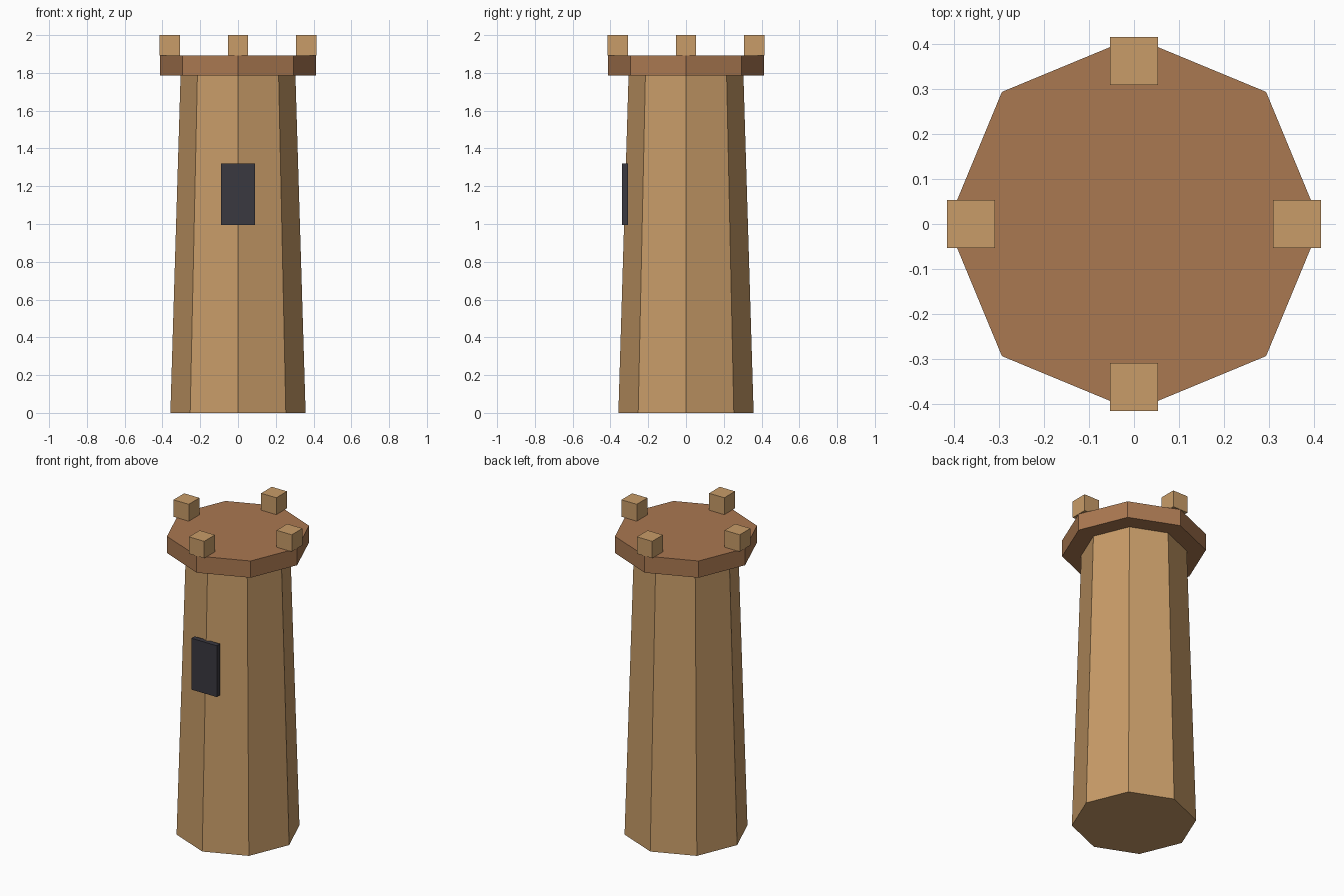
import bpy
import math

if "Cube" in bpy.data.objects:
    bpy.data.objects.remove(bpy.data.objects["Cube"])


def material(name, rgb):
    # sRGB bytes to linear diffuse colour
    lin = [((c / 255 + 0.055) / 1.055) ** 2.4 for c in rgb]
    mat = bpy.data.materials.new(name)
    mat.diffuse_color = (*lin, 1)
    mat.use_nodes = True
    mat.node_tree.nodes["Principled BSDF"].inputs["Base Color"].default_value = mat.diffuse_color
    return mat


SAND = material("sandstone", (200, 156, 104))
BROWN = material("brown_stone", (170, 120, 81))
DARK = material("dark_window", (58, 56, 64))


def finish(name, mat):
    ob = bpy.context.object
    ob.name = name
    ob.data.materials.append(mat)
    return ob


def octagon(name, r_bottom, r_top, z0, z1, mat):
    # eight-sided prism with corners on the x and y axes
    bpy.ops.mesh.primitive_cone_add(vertices=8, radius1=r_bottom, radius2=r_top,
                                    depth=z1 - z0, location=(0, 0, (z0 + z1) / 2))
    return finish(name, mat)


def box(name, size, centre, mat):
    bpy.ops.mesh.primitive_cube_add(size=1, location=centre)
    bpy.context.object.scale = size
    bpy.ops.object.transform_apply(location=False, rotation=False, scale=True)
    return finish(name, mat)


# Tapered shaft and overhanging platform
octagon("tower_shaft", 0.358, 0.304, 0, 1.787, SAND)
octagon("platform", 0.414, 0.414, 1.787, 1.893, BROWN)

# Window slab on the front corner
box("window", (0.178, 0.032, 0.325), (0, -0.323, 1.157), DARK)

# Four battlement blocks above the axis corners
for i in range(4):
    a = i * math.pi / 2
    box(f"battlement_{i + 1}", (0.107, 0.107, 0.107),
        (0.361 * math.cos(a), 0.361 * math.sin(a), 1.9465), SAND)
